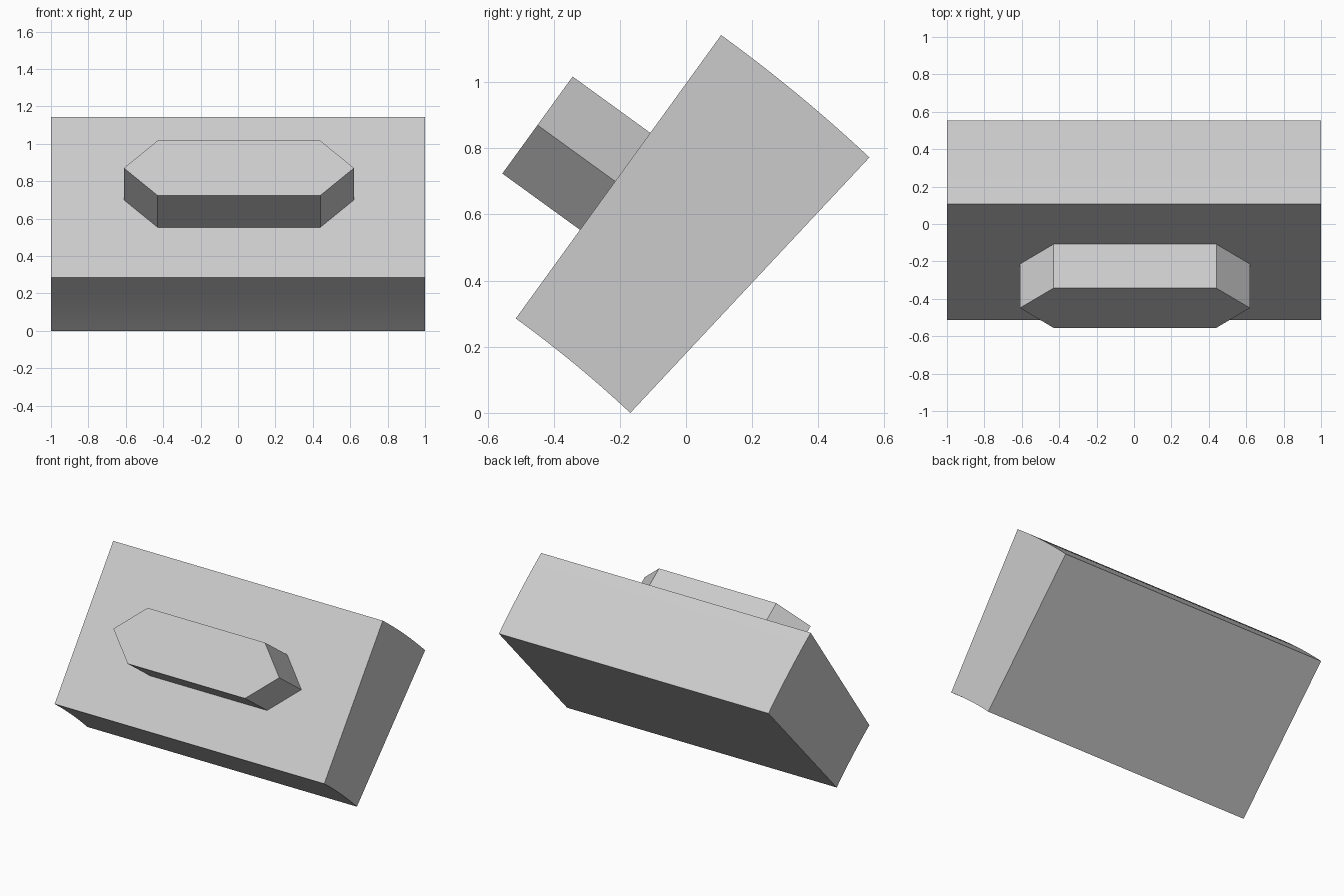
import bpy, bmesh
from math import sin, cos, radians
from mathutils import Vector

old = bpy.data.objects.get("Cube")
if old:
    bpy.data.objects.remove(old, do_unlink=True)

grey = bpy.data.materials.new("plain grey")
grey.use_nodes = True
colour = (0.6, 0.6, 0.6, 1)
grey.diffuse_color = colour
grey.node_tree.nodes["Principled BSDF"].inputs["Base Color"].default_value = colour


def prism(name, outline, offset):
    """Solid made by extruding a closed outline along an offset."""
    bm = bmesh.new()
    face = bm.faces.new([bm.verts.new(p) for p in outline])
    new = bmesh.ops.extrude_face_region(bm, geom=[face])["geom"]
    verts = [g for g in new if isinstance(g, bmesh.types.BMVert)]
    bmesh.ops.translate(bm, verts=verts, vec=offset)
    bmesh.ops.recalc_face_normals(bm, faces=bm.faces)
    mesh = bpy.data.meshes.new(name)
    bm.to_mesh(mesh)
    bm.free()
    mesh.materials.append(grey)
    obj = bpy.data.objects.new(name, mesh)
    bpy.context.collection.objects.link(obj)
    bpy.ops.object.select_all(action='DESELECT')
    obj.select_set(True)
    bpy.context.view_layer.objects.active = obj
    bpy.ops.object.shade_smooth_by_angle(angle=radians(30))
    return obj


# Ring segment: both ends are arcs around one distant centre
centre = Vector((0, -2.62, -2.62))
inner, outer = 3.588, 4.646
back, front = radians(46.9), radians(54.07)
steps = 12


def polar(radius, angle):
    return centre + radius * Vector((0, cos(angle), sin(angle)))


angles = [back + (front - back) * i / steps for i in range(steps + 1)]
profile = [polar(outer, a) for a in angles] + [polar(inner, a) for a in reversed(angles)]
prism("segment_body", [p - Vector((1, 0, 0)) for p in profile], Vector((2, 0, 0)))

# Long hexagonal block standing on the sloping front face
up = Vector((0, cos(front), sin(front)))
out = Vector((0, -sin(front), cos(front)))
middle = polar(4.1, front) + Vector((0.005, 0, 0))
hexagon = [(-0.615, 0), (-0.435, 0.181), (0.435, 0.181),
           (0.615, 0), (0.435, -0.181), (-0.435, -0.181)]
prism("front_block", [middle + Vector((x, 0, 0)) + up * h for x, h in hexagon], out * 0.29)
